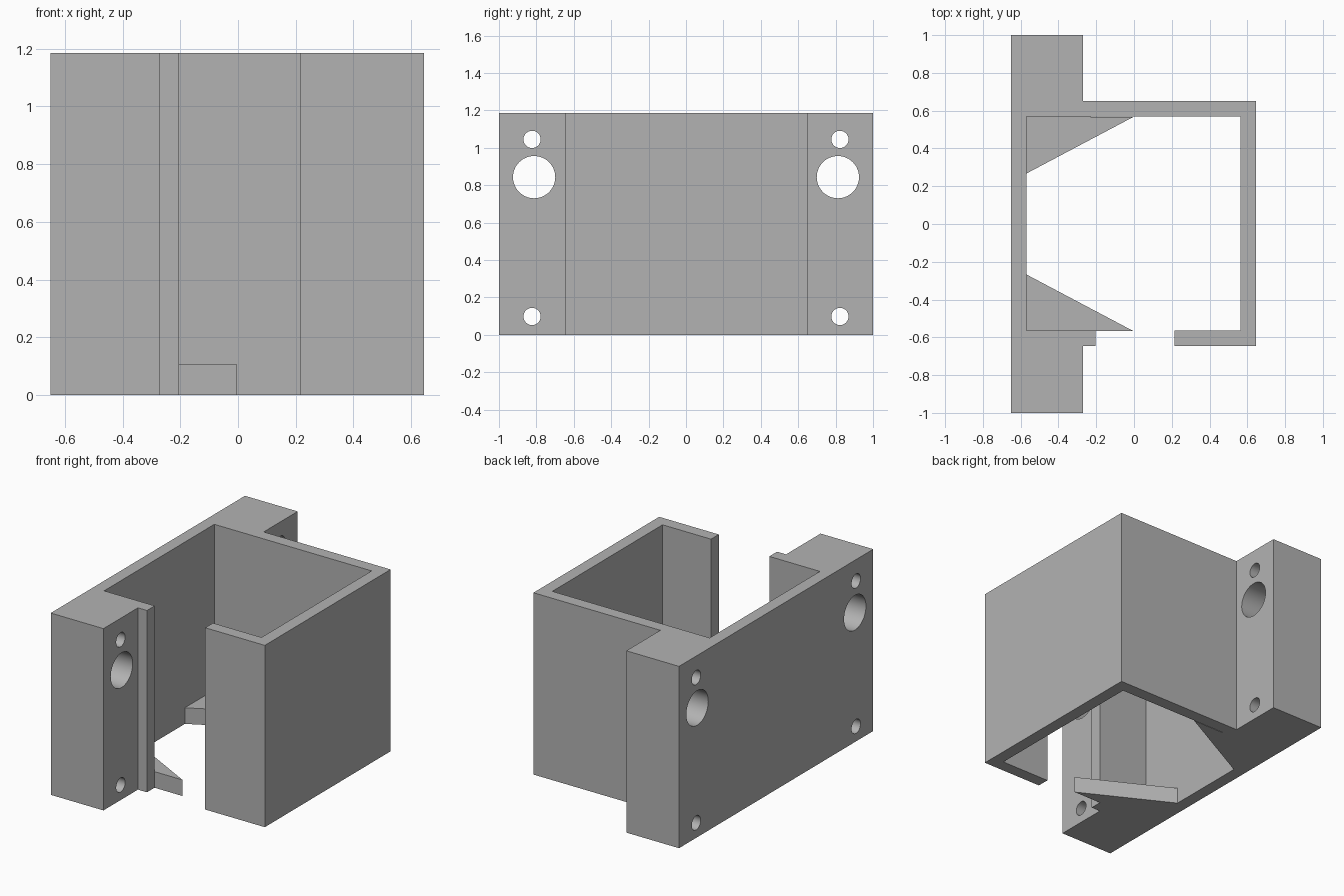
import bpy
import bmesh
import math
from mathutils import Matrix

if "Cube" in bpy.data.objects:
    bpy.data.objects.remove(bpy.data.objects["Cube"], do_unlink=True)

HEIGHT = 1.185
GUSSET_HEIGHT = 0.105
PLATE_BACK, PLATE_FRONT = -0.65, -0.27

grey = bpy.data.materials.new("plain grey")
grey.use_nodes = True
colour = (0.45, 0.45, 0.45, 1)
grey.diffuse_color = colour
grey.node_tree.nodes["Principled BSDF"].inputs["Base Color"].default_value = colour


def add_object(name, bm):
    bmesh.ops.recalc_face_normals(bm, faces=bm.faces)
    mesh = bpy.data.meshes.new(name)
    bm.to_mesh(mesh)
    bm.free()
    mesh.materials.append(grey)
    obj = bpy.data.objects.new(name, mesh)
    bpy.context.collection.objects.link(obj)
    return obj


def extrude_outline(name, outline, height):
    bm = bmesh.new()
    face = bm.faces.new([bm.verts.new((x, y, 0)) for x, y in outline])
    top = bmesh.ops.extrude_face_region(bm, geom=[face])["geom"]
    verts = [v for v in top if isinstance(v, bmesh.types.BMVert)]
    bmesh.ops.translate(bm, verts=verts, vec=(0, 0, height))
    return add_object(name, bm)


def apply_boolean(target, tool, operation):
    mod = target.modifiers.new(operation.lower(), "BOOLEAN")
    mod.operation = operation
    mod.solver = "EXACT"
    mod.object = tool
    bpy.context.view_layer.objects.active = target
    bpy.ops.object.modifier_apply(modifier=mod.name)
    bpy.data.objects.remove(tool, do_unlink=True)


# Mounting plate and open-fronted box as one extruded outline
bracket = extrude_outline("mounting_bracket", [
    (PLATE_BACK, -1), (PLATE_FRONT, -1), (PLATE_FRONT, -0.645),
    (-0.205, -0.645), (-0.205, -0.565), (-0.57, -0.565),
    (-0.57, 0.57), (0.565, 0.57), (0.565, -0.565),
    (0.215, -0.565), (0.215, -0.645), (0.645, -0.645),
    (0.645, 0.65), (PLATE_FRONT, 0.65), (PLATE_FRONT, 1), (PLATE_BACK, 1),
], HEIGHT)

# Triangular floor supports in the two plate corners, rooted in the walls
for side in (-1, 1):
    wall = side * 0.567
    support = extrude_outline("floor_support", [
        (-0.6, side * 0.267), (-0.57, side * 0.267), (-0.003, wall),
        (-0.23, wall), (-0.23, side * 0.6), (-0.6, side * 0.6),
    ], GUSSET_HEIGHT)
    apply_boolean(bracket, support, "UNION")

# Screw and cable holes through both flanges
bm = bmesh.new()
for side in (-1, 1):
    for y, z, radius in ((0.823, 1.045, 0.046), (0.812, 0.843, 0.113), (0.823, 0.098, 0.046)):
        place = Matrix.Translation((-0.46, side * y, z)) @ Matrix.Rotation(math.pi / 2, 4, "Y")
        bmesh.ops.create_cone(bm, cap_ends=True, segments=48, radius1=radius,
                              radius2=radius, depth=0.6, matrix=place)
cutter = add_object("hole_cutter", bm)
cutter.hide_render = True
apply_boolean(bracket, cutter, "DIFFERENCE")

bpy.ops.object.select_all(action="DESELECT")
bracket.select_set(True)
bpy.context.view_layer.objects.active = bracket
bpy.ops.object.shade_smooth_by_angle(angle=math.radians(30))
